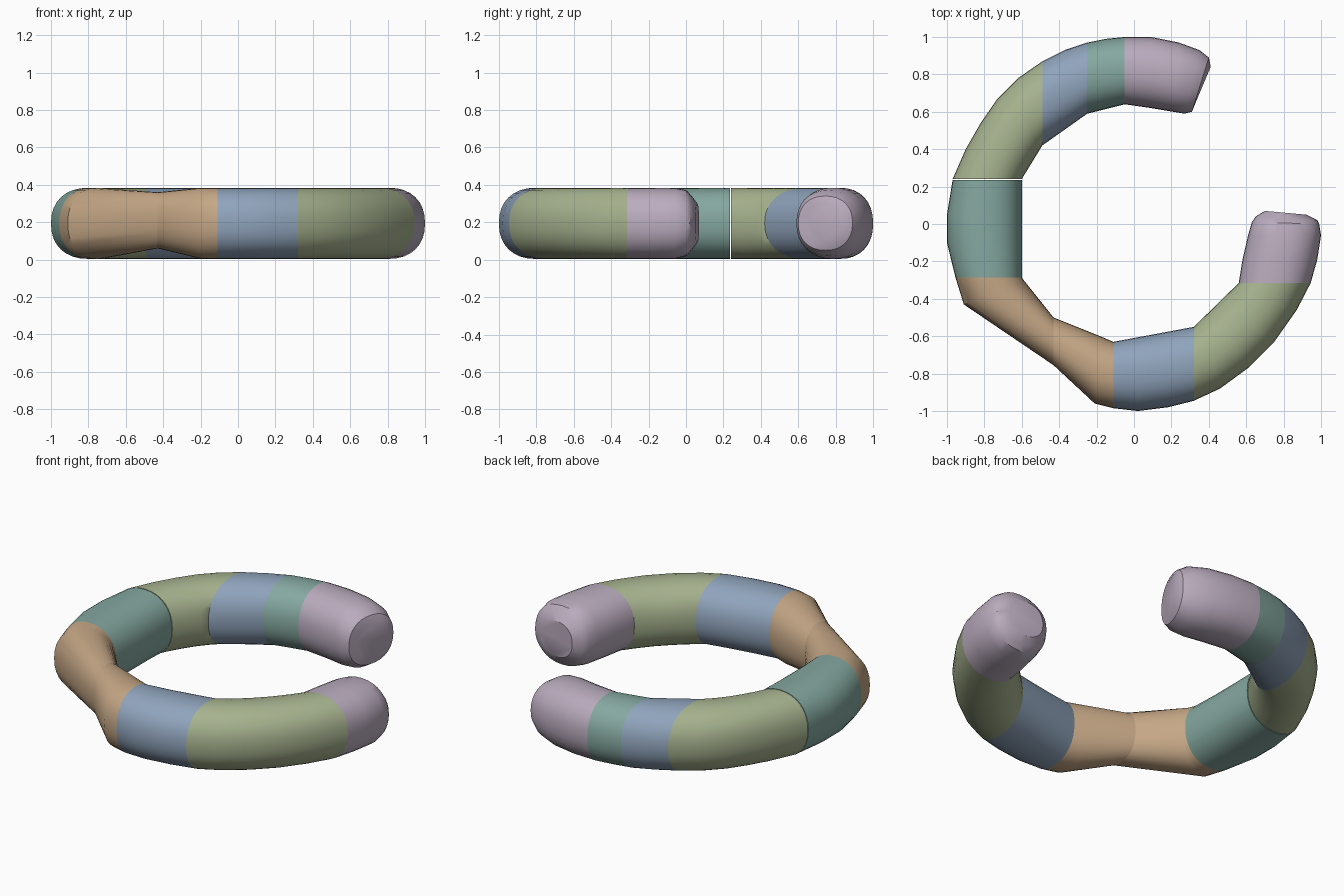
import bpy
import bmesh
import math
from mathutils import Vector

cube = bpy.data.objects.get("Cube")
if cube:
    bpy.data.objects.remove(cube)

SIDES = 32
FLOOR, TOP = 0.004, 0.384
ROUNDNESS = 2.25  # exponent of the slightly squared oval section


def make_material(name, rgb):
    """Flat material from display values."""
    colour = [((c / 255 + 0.055) / 1.055) ** 2.4 for c in rgb] + [1]
    mat = bpy.data.materials.new(name)
    mat.use_nodes = True
    mat.diffuse_color = colour
    mat.node_tree.nodes["Principled BSDF"].inputs["Base Color"].default_value = colour
    return mat


PINK = make_material("dusty pink", (186, 172, 190))
TEAL = make_material("muted teal", (133, 168, 160))
BLUE = make_material("slate blue", (144, 164, 188))
GREEN = make_material("sage green", (167, 179, 143))
TAN = make_material("warm tan", (197, 167, 134))


def along(path, count):
    """Spread points evenly along a straight edge given by its two ends."""
    if len(path) == count:
        return path
    a, b = path
    return [Vector(a).lerp(Vector(b), i / (count - 1)) for i in range(count)]


def oval(inner, outer, low, high):
    """Upright oval section spanning from the inner to the outer edge."""
    inner, outer = Vector(inner), Vector(outer)
    mid, half = (inner + outer) / 2, (outer - inner) / 2
    points = []
    for i in range(SIDES):
        t = math.tau * i / SIDES
        c, s = math.cos(t), math.sin(t)
        u = math.copysign(abs(c) ** (2 / ROUNDNESS), c)
        w = math.copysign(abs(s) ** (2 / ROUNDNESS), s)
        xy = mid + half * u
        points.append((xy.x, xy.y, (low + high) / 2 + w * (high - low) / 2))
    return points


def segment(name, mat, inner, outer, heights=None):
    """Loft a closed link through ovals between the inner and outer edges."""
    count = len(outer)
    inner = along(inner, count)
    heights = along(heights or [(FLOOR, TOP), (FLOOR, TOP)], count)
    bm = bmesh.new()
    rings = [[bm.verts.new(p) for p in oval(a, b, *h)]
             for a, b, h in zip(inner, outer, heights)]
    for r, q in zip(rings, rings[1:]):
        for i in range(SIDES):
            j = (i + 1) % SIDES
            bm.faces.new((r[i], r[j], q[j], q[i]))
    bm.faces.new(rings[0])
    bm.faces.new(rings[-1])
    bmesh.ops.recalc_face_normals(bm, faces=bm.faces)
    mesh = bpy.data.meshes.new(name)
    bm.to_mesh(mesh)
    bm.free()
    mesh.materials.append(mat)
    obj = bpy.data.objects.new(name, mesh)
    bpy.context.collection.objects.link(obj)
    bpy.ops.object.select_all(action='DESELECT')
    obj.select_set(True)
    bpy.context.view_layer.objects.active = obj
    bpy.ops.object.shade_smooth_by_angle(angle=math.radians(35))


FULL = (FLOOR, TOP)
NARROW = (0.06, 0.36)
# Sections shrink towards the blunt tips
TIP = [FULL, FULL, FULL, (0.02, 0.37), (0.05, 0.34), (0.09, 0.3)]

# Back arm, from the tip round to the right side
segment("back_tip", PINK,
        [(-.05, .64), (.09, .62), (.21, .6), (.27, .59), (.31, .6), (.33, .65)],
        [(-.05, 1), (.09, 1), (.24, .97), (.35, .93), (.4, .89), (.41, .84)], TIP)
segment("back_narrow_link", TEAL, [(-.05, .64), (-.25, .59)],
        [(-.05, 1), (-.15, .99), (-.25, .97)])
segment("back_link", BLUE, [(-.25, .59), (-.49, .42)],
        [(-.25, .97), (-.37, .93), (-.49, .87)])
segment("back_right_link", GREEN, [(-.49, .42), (-.6, .24)],
        [(-.49, .87), (-.62, .78), (-.73, .67), (-.82, .54), (-.9, .4), (-.97, .24)])
segment("right_link", TEAL, [(-.6, .235), (-.6, -.285)],
        [(-.97, .235), (-1, .05), (-1, -.1), (-.955, -.285)])

# Pinched pair at the front right corner
segment("front_right_link", TAN, [(-.6, -.285), (-.59, -.3), (-.43, -.5)],
        [(-.955, -.285), (-.91, -.43), (-.43, -.755)], [FULL, FULL, NARROW])
segment("front_right_short_link", TAN, [(-.43, -.5), (-.18, -.6), (-.11, -.63)],
        [(-.43, -.755), (-.21, -.96), (-.11, -.985)], [NARROW, FULL, FULL])

# Front arm, round to the left tip
segment("front_link", BLUE, [(-.11, -.63), (.32, -.55)],
        [(-.11, -.985), (.02, -1), (.18, -.98), (.32, -.945)])
segment("front_left_link", GREEN, [(.32, -.55), (.56, -.315)],
        [(.32, -.945), (.46, -.88), (.61, -.77), (.75, -.63), (.87, -.46), (.945, -.315)])
segment("left_tip", PINK,
        [(.56, -.315), (.58, -.19), (.61, -.06), (.63, .01), (.65, .04), (.7, .07)],
        [(.945, -.315), (.98, -.19), (1, -.06), (.99, 0), (.98, .02), (.92, .05)], TIP)
